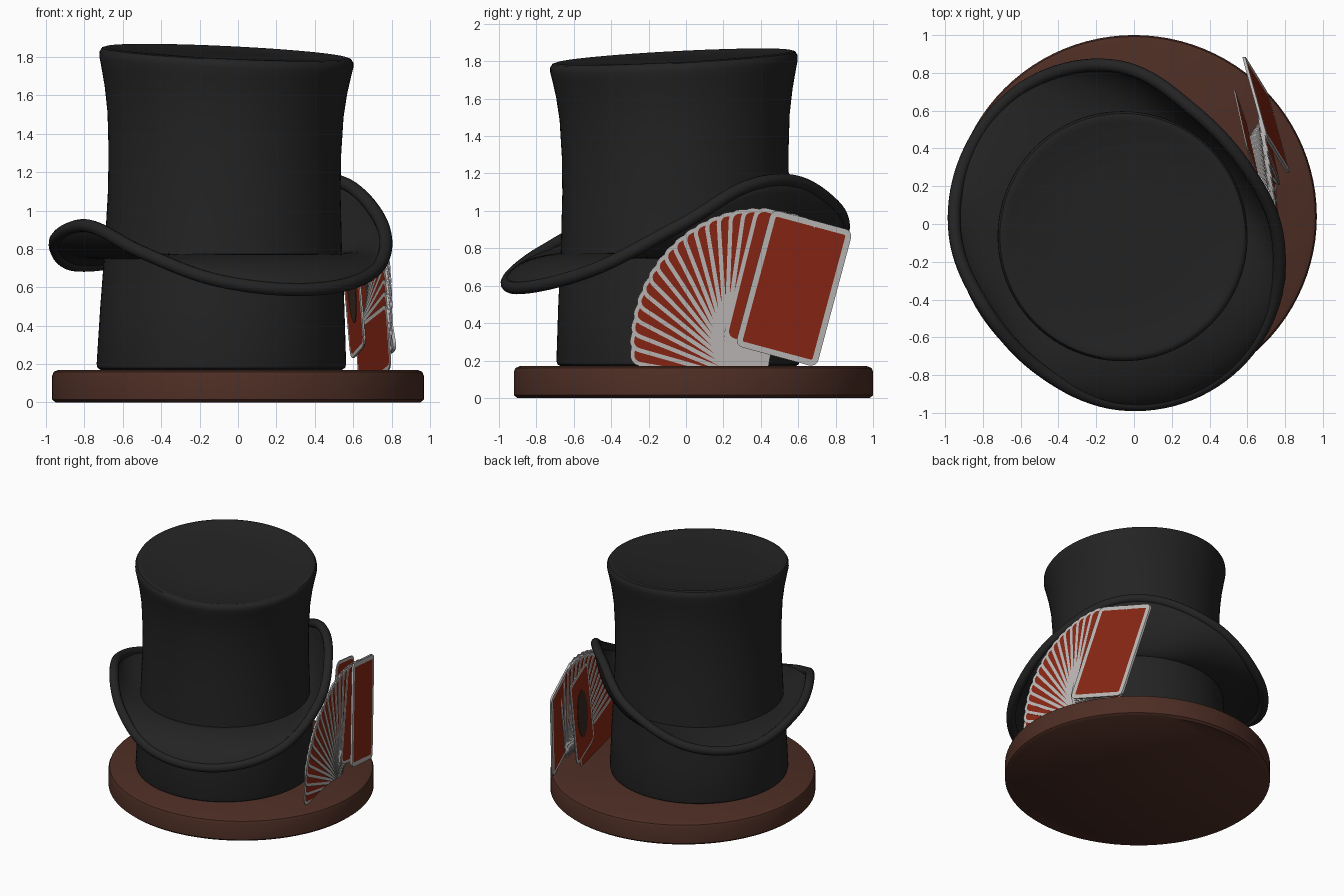
import bpy, bmesh, math
from math import sin, cos, pi, radians

if "Cube" in bpy.data.objects:
    bpy.data.objects.remove(bpy.data.objects["Cube"])


def material(name, rgb):
    mat = bpy.data.materials.new(name)
    mat.use_nodes = True
    color = (*rgb, 1)
    mat.diffuse_color = color
    shader = mat.node_tree.nodes["Principled BSDF"]
    shader.inputs["Base Color"].default_value = color
    shader.inputs["Roughness"].default_value = 0.8
    return mat


BLACK = material("black felt", (0.017, 0.017, 0.017))
BROWN = material("dark brown wood", (0.075, 0.027, 0.018))
RED = material("card red", (0.25, 0.02, 0.007))
WHITE = material("card white", (0.5, 0.48, 0.47))
DARK = material("card dark emblem", (0.04, 0.022, 0.015))


def finish(bm, name, mats, angle=40):
    bmesh.ops.recalc_face_normals(bm, faces=bm.faces)
    mesh = bpy.data.meshes.new(name)
    bm.to_mesh(mesh)
    bm.free()
    for mat in mats:
        mesh.materials.append(mat)
    mesh.shade_smooth()
    mesh.set_sharp_from_angle(angle=radians(angle))
    obj = bpy.data.objects.new(name, mesh)
    bpy.context.collection.objects.link(obj)
    return obj


def bridge(bm, a, b):
    for i in range(len(a)):
        j = (i + 1) % len(a)
        bm.faces.new((a[i], a[j], b[j], b[i]))


def lathe(name, profile, place, mat, sides=96):
    """Revolve (radius, height) points; place() maps each point to the world."""
    bm = bmesh.new()
    rings = []
    for r, z in profile:
        rings.append([bm.verts.new(place(r * cos(2 * pi * i / sides),
                                         r * sin(2 * pi * i / sides), z))
                      for i in range(sides)])
    for a, b in zip(rings, rings[1:]):
        bridge(bm, a, b)
    bm.faces.new(rings[0])
    bm.faces.new(rings[-1])
    return finish(bm, name, [mat])


# Wooden base
lathe("base", [(0.95, 0), (0.968, 0.015), (0.968, 0.14), (0.96, 0.16), (0.935, 0.17)],
      lambda x, y, z: (x, y * 0.992 + 0.04, z), BROWN)


# Crown: waisted profile, leaning slightly, with a tilted top
def place_crown(x, y, z):
    k = z / 1.8
    tilt = k ** 4 * (0.05 * y - 0.045 * x)
    return (x - 0.09 + 0.03 * k, y - 0.04 - 0.025 * k, z + tilt)


lathe("crown", [(0.62, 0.165), (0.645, 0.18), (0.65, 0.2), (0.636, 0.5), (0.618, 0.8),
                (0.606, 1.1), (0.606, 1.3), (0.615, 1.5), (0.632, 1.63), (0.652, 1.73),
                (0.662, 1.775), (0.661, 1.8), (0.65, 1.818), (0.63, 1.824),
                (0.605, 1.815), (0.3, 1.81), (0.05, 1.81)], place_crown, BLACK)

# Brim: outer edge radius and height every 30 degrees
EDGE_R = (0.87, 0.79, 0.80, 0.92, 0.96, 0.94, 0.90, 0.84, 0.86, 0.93, 0.96, 0.94)
EDGE_Z = (0.91, 1.13, 1.15, 0.97, 0.76, 0.72, 0.85, 0.92, 0.78, 0.63, 0.59, 0.68)
CX, CY, STEPS, N = -0.08, -0.055, 10, 120


def smooth_loop(values, s):
    """Closed Catmull-Rom interpolation, s in 0..1."""
    n = len(values)
    f = s * n
    i = int(f)
    t = f - i
    a, b, c, d = (values[(i + k) % n] for k in (-1, 0, 1, 2))
    return b + t * (c - a + t * (2 * a - 5 * b + 4 * c - d + t * (3 * (b - c) + d - a))) / 2


def brim_point(s, t):
    outer = smooth_loop(EDGE_R, s) - 0.032
    edge_z = smooth_loop(EDGE_Z, s)
    r = 0.595 + (outer - 0.595) * (1 - (1 - t) ** 1.5)
    z = 0.76 + (edge_z - 0.76) * t ** 1.6
    return (CX + r * cos(2 * pi * s), CY + r * sin(2 * pi * s), z)


bm = bmesh.new()
loops = [[bm.verts.new(brim_point(i / N, k / STEPS)) for i in range(N)]
         for k in range(STEPS + 1)]
for a, b in zip(loops, loops[1:]):
    bridge(bm, a, b)
brim = finish(bm, "brim", [BLACK], 60)
solid = brim.modifiers.new("thickness", "SOLIDIFY")
solid.thickness = 0.03
solid.offset = 0

# Rolled edge around the brim
curve = bpy.data.curves.new("brim_edge", "CURVE")
curve.dimensions = "3D"
curve.bevel_depth = 0.034
curve.bevel_resolution = 4
spline = curve.splines.new("POLY")
spline.points.add(N - 1)
spline.use_cyclic_u = True
for i, point in enumerate(spline.points):
    point.co = (*brim_point(i / N, 1), 1)
curve.materials.append(BLACK)
bpy.context.collection.objects.link(bpy.data.objects.new("brim_edge", curve))


# Cards
def rounded_rect(w, h, r):
    corners = ((w / 2 - r, h - r), (r - w / 2, h - r), (r - w / 2, r), (w / 2 - r, r))
    return [(u + r * cos(pi / 2 * (q + k / 4)), v + r * sin(pi / 2 * (q + k / 4)))
            for q, (u, v) in enumerate(corners) for k in range(5)]


def plate(name, outline, thick, pivot, lean, plane, offset, mats, border=0):
    """Flat slab turned about its pivot (y, z) and laid on a slanted plane."""
    bm = bmesh.new()
    back, front = ([bm.verts.new((u, v, w)) for u, v in outline] for w in (0, thick))
    bridge(bm, back, front)
    caps = [bm.faces.new(back), bm.faces.new(front)]
    if border:
        bmesh.ops.recalc_face_normals(bm, faces=bm.faces)
        bmesh.ops.inset_individual(bm, faces=caps, thickness=border)
        for cap in caps:
            cap.material_index = 1
    t = radians(lean)
    x0, by, cz = plane
    for vert in bm.verts:
        u, v, w = vert.co
        y = pivot[0] + u * cos(t) - v * sin(t)
        z = pivot[1] + u * sin(t) + v * cos(t)
        vert.co = (x0 + by * y + cz * z + offset + w, y, z)
    return finish(bm, name, mats, 30)


FAN_PLANE = (0.73, -0.23, -0.03)
fan_shape = rounded_rect(0.34, 0.74, 0.06)
COUNT = 17
for i in range(COUNT):
    k = i / (COUNT - 1)
    plate(f"fan_card_{i + 1}", fan_shape, 0.006, (0.45 - 0.09 * k, 0.22 + 0.05 * k),
          80 - 94 * k, FAN_PLANE, 0.006 * i, [WHITE, RED], 0.022)

# Upright card behind the fan, with a dark oval on its inner side
plate("inner_card", fan_shape, 0.008, (0.38, 0.26), -14, FAN_PLANE, -0.012,
      [WHITE, RED], 0.022)
oval = [(0.09 * cos(2 * pi * i / 32), 0.37 + 0.21 * sin(2 * pi * i / 32)) for i in range(32)]
plate("inner_card_oval", oval, 0.004, (0.38, 0.26), -14, FAN_PLANE, -0.015, [DARK])

# Large separate card in front of the fan
plate("front_card", rounded_rect(0.45, 0.755, 0.04), 0.016, (0.48, 0.222), -15,
      (0.915, -0.3, -0.086), 0, [WHITE, RED], 0.032)
